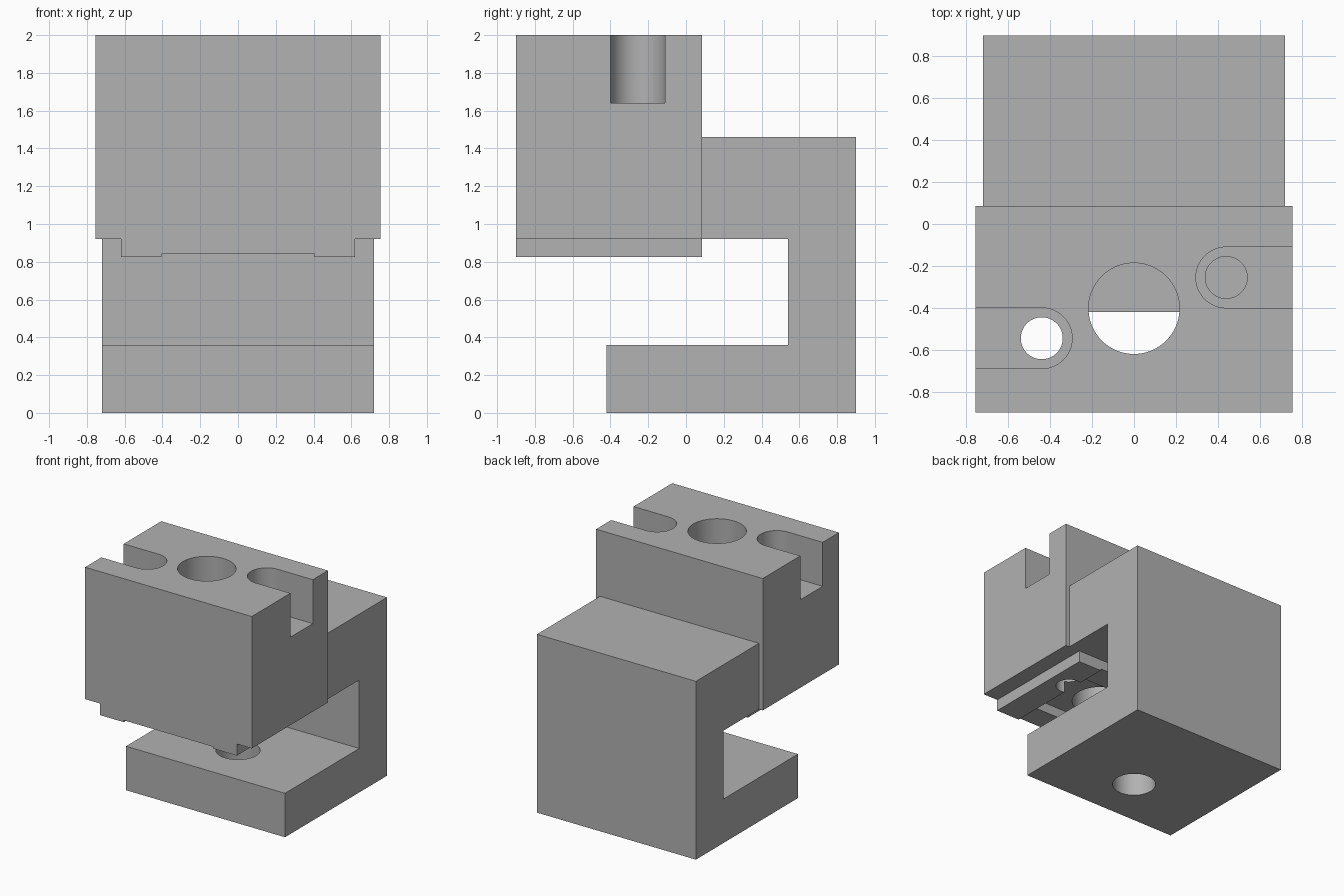
import bpy, bmesh, math

if "Cube" in bpy.data.objects:
    bpy.data.objects.remove(bpy.data.objects["Cube"])

grey = bpy.data.materials.new("grey")
grey.diffuse_color = (0.445, 0.445, 0.445, 1)
grey.use_nodes = True
grey.node_tree.nodes["Principled BSDF"].inputs["Base Color"].default_value = grey.diffuse_color


def prism(name, pts, axis, lo, hi):
    """Extrude a 2D outline: axis 'x' takes (y, z) points, axis 'z' takes (x, y)."""
    bm = bmesh.new()
    at = (lambda p, h: (h, p[0], p[1])) if axis == "x" else (lambda p, h: (p[0], p[1], h))
    face = bm.faces.new([bm.verts.new(at(p, lo)) for p in pts])
    top = bmesh.ops.extrude_face_region(bm, geom=[face])["geom"]
    shift = (hi - lo, 0, 0) if axis == "x" else (0, 0, hi - lo)
    bmesh.ops.translate(bm, vec=shift, verts=[g for g in top if isinstance(g, bmesh.types.BMVert)])
    bmesh.ops.recalc_face_normals(bm, faces=bm.faces)
    mesh = bpy.data.meshes.new(name)
    bm.to_mesh(mesh)
    bm.free()
    mesh.materials.append(grey)
    ob = bpy.data.objects.new(name, mesh)
    bpy.context.collection.objects.link(ob)
    return ob


def box(name, x0, x1, y0, y1, z0, z1):
    return prism(name, [(x0, y0), (x1, y0), (x1, y1), (x0, y1)], "z", z0, z1)


def arc(cx, cy, r, a0, a1, n):
    return [(cx + r * math.cos(a0 + (a1 - a0) * i / n),
             cy + r * math.sin(a0 + (a1 - a0) * i / n)) for i in range(n + 1)]


def hole(name, x, y, r, z0, z1):
    return prism(name, arc(x, y, r, 0, math.tau, 64)[:-1], "z", z0, z1)


def combine(target, tool, operation):
    mod = target.modifiers.new(tool.name, "BOOLEAN")
    mod.operation, mod.solver, mod.object = operation, "EXACT", tool
    bpy.context.view_layer.objects.active = target
    bpy.ops.object.modifier_apply(modifier=mod.name)
    bpy.data.objects.remove(tool)


# Upper block
body = box("clamp_body", -0.755, 0.755, -0.9, 0.085, 0.92, 2.0)

# C-shaped bracket behind and below the block
bracket = prism("bracket", [(0, 1.46), (0.9, 1.46), (0.9, 0), (-0.42, 0), (-0.42, 0.36),
                            (0.54, 0.36), (0.54, 0.92), (0, 0.92)], "x", -0.72, 0.72)
combine(body, bracket, "UNION")

# Jaw frame under the block, with a pocket in the middle
jaw = box("jaw", -0.62, 0.62, -0.9, 0.085, 0.825, 1.0)
combine(jaw, box("channel", -0.405, 0.405, -1.0, 0.2, 0.7, 0.84), "DIFFERENCE")
combine(jaw, box("pocket", -0.405, 0.405, -0.7, -0.115, 0.7, 0.92), "DIFFERENCE")
combine(body, jaw, "UNION")

# Side slots with rounded inner ends, each with a bolt hole, plus the large centre bore
for side, y in ((1, -0.255), (-1, -0.545)):
    x = side * 0.44
    a = math.pi / 2
    outline = [(side * 0.9, y + 0.145)] + arc(x, y, 0.145, a, a + side * math.pi, 32)
    outline.append((side * 0.9, y - 0.145))
    combine(body, prism("slot", outline, "z", 1.64, 2.1), "DIFFERENCE")
    combine(body, hole("bolt_hole", x, y, 0.1, 0.7, 1.8), "DIFFERENCE")
combine(body, hole("centre_bore", 0, -0.403, 0.217, 0.7, 2.1), "DIFFERENCE")

# Hole through the lower arm
combine(body, hole("arm_hole", 0, 0, 0.165, -0.1, 0.5), "DIFFERENCE")

bpy.ops.object.select_all(action="DESELECT")
body.select_set(True)
bpy.context.view_layer.objects.active = body
bpy.ops.object.shade_smooth_by_angle(angle=math.radians(30))
